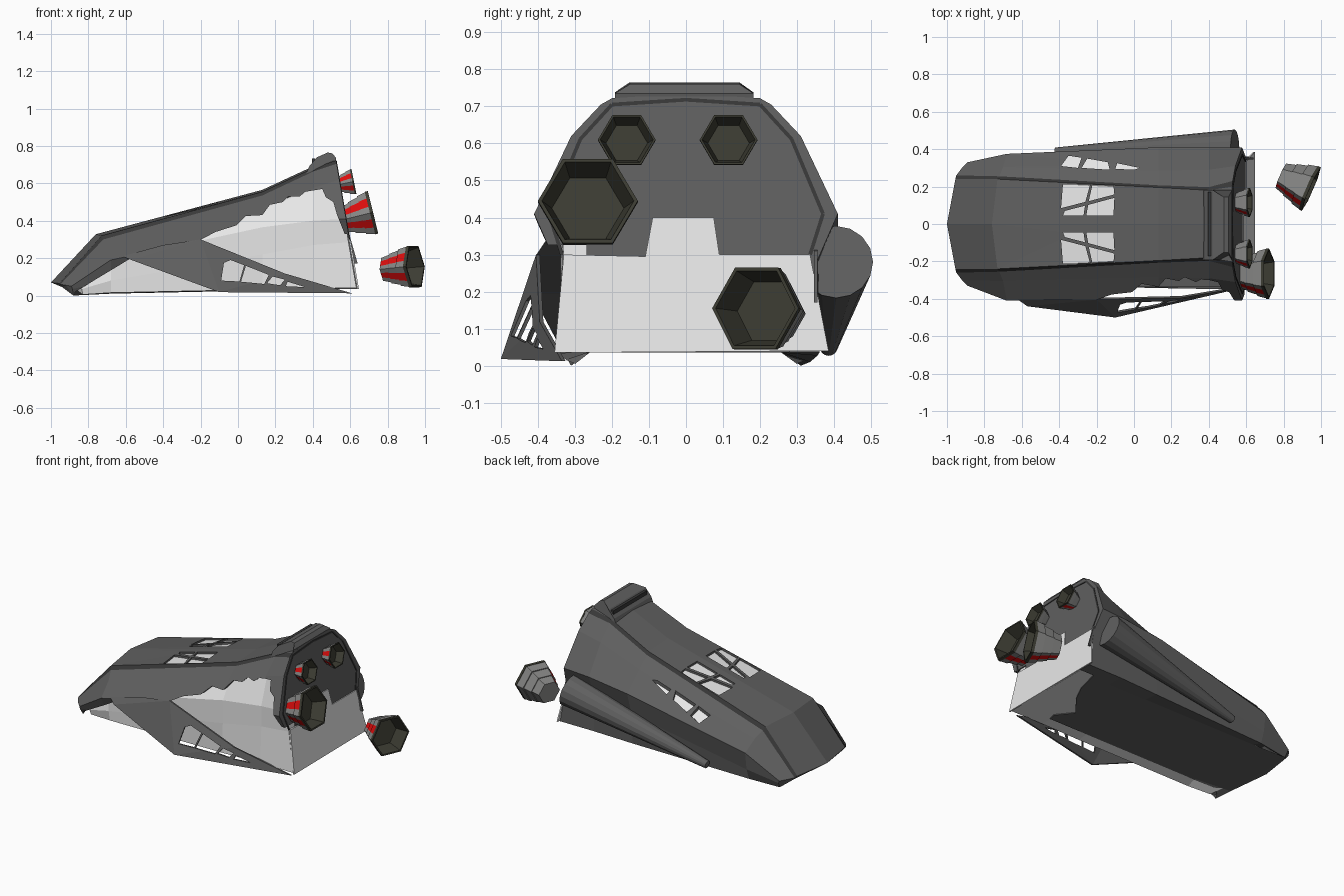
import bpy, bmesh, math
from mathutils import Vector, Matrix

if "Cube" in bpy.data.objects:
    bpy.data.objects.remove(bpy.data.objects["Cube"])

def mat(name, r, g, b):
    m = bpy.data.materials.new(name)
    m.diffuse_color = (r, g, b, 1)
    m.use_nodes = True
    m.node_tree.nodes["Principled BSDF"].inputs["Base Color"].default_value = m.diffuse_color
    return m

HULL = mat("dark_grey_hull", .115, .115, .115)
TRIM = mat("black_grey_trim", .04, .04, .04)
LIGHT = mat("pale_inner_hull", .8, .8, .8)
GREY = mat("engine_grey", .24, .24, .235)
RED = mat("red_stripe", .72, .004, .004)
OLIVE = mat("nozzle_olive", .045, .045, .032)

def make(name, bm, mats):
    bmesh.ops.recalc_face_normals(bm, faces=bm.faces)
    me = bpy.data.meshes.new(name)
    bm.to_mesh(me)
    bm.free()
    for m in mats:
        me.materials.append(m)
    ob = bpy.data.objects.new(name, me)
    bpy.context.collection.objects.link(ob)
    return ob

def prism(name, pts, axis, lo, hi, m=HULL):
    """Extrude a 2D outline along x (y,z), y (x,z) or z (x,y)."""
    bm = bmesh.new()
    place = {'x': lambda a, b, d: (d, a, b), 'y': lambda a, b, d: (a, d, b),
             'z': lambda a, b, d: (a, b, d)}[axis]
    bot = [bm.verts.new(place(a, b, lo)) for a, b in pts]
    top = [bm.verts.new(place(a, b, hi)) for a, b in pts]
    bm.faces.new(bot)
    bm.faces.new(top)
    n = len(pts)
    for i in range(n):
        j = (i + 1) % n
        bm.faces.new((bot[i], bot[j], top[j], top[i]))
    return make(name, bm, [m])

def cut(ob, cutter):
    """Subtract a cutter for good and remove it."""
    cutter.hide_render = True
    mod = ob.modifiers.new("cut", 'BOOLEAN')
    mod.operation, mod.solver, mod.object = 'DIFFERENCE', 'EXACT', cutter
    dg = bpy.context.evaluated_depsgraph_get()
    me = bpy.data.meshes.new_from_object(ob.evaluated_get(dg))
    ob.modifiers.clear()
    ob.data = me
    bpy.data.objects.remove(cutter)

# Half sections: centre, roof edge, shoulder, mid side, widest line, undercut, bottom edge, belly
def rear_x(z):
    return .525 + (.72 - z) * .17

def flat(x, pts):
    return [(x if x is not None else rear_x(z), y, z) for y, z in pts]

SECTIONS = [
    [(-1, 0, .07), (-.955, .24, .065), (-.95, .26, .06), (-.92, .30, .055),
     (-.89, .33, .05), (-.885, .33, .035), (-.88, .31, 0), (-.94, .25, .045)],
    [(-.76, 0, .328), (-.73, .24, .32), (-.72, .255, .30), (-.70, .305, .26),
     (-.68, .375, .19), (-.68, .36, .08), (-.68, .335, .01), (-.68, .26, .035)],
    flat(.13, [(0, .565), (.195, .555), (.207, .535), (.285, .475), (.41, .365), (.365, .22), (.355, .027), (.26, .035)]),
    flat(.40, [(0, .69), (.18, .68), (.197, .662), (.29, .575), (.41, .40), (.36, .27), (.36, .035), (.26, .035)]),
    flat(None, [(0, .735), (.20, .722), (.23, .705), (.31, .62), (.41, .41), (.355, .285), (.36, .035), (.26, .035)]),
]

def loft(name, inner, mats):
    bm = bmesh.new()
    rings = []
    for k, sec in enumerate(SECTIONS):
        sides = []
        for sign in (1, -1):
            half = []
            for i, (x, y, z) in enumerate(sec):
                if sign < 0 and k == 1 and i == 4:
                    y = .41                       # skin bulges out on the torn side
                if inner:
                    x += .05 if k == 0 else (-.008 if k == 4 else 0)
                    y *= .82 if sign < 0 and i == 4 else (.93 if sign < 0 and i == 5 else .965)
                    z += (-.012, -.012, -.012, -.012, 0, 0, .005, .005)[i]
                half.append((x, y * sign, z))
            sides.append(half)
        rings.append([bm.verts.new(p) for p in sides[0] + sides[1][:0:-1]])
    n = len(rings[0])
    for a, b in zip(rings, rings[1:]):
        for i in range(n):
            j = (i + 1) % n
            f = bm.faces.new((a[i], a[j], b[j], b[i]))
            if not inner and i in (1, n - 2):
                f.material_index = 1      # dark shoulder strip
    bm.faces.new(rings[0])
    bm.faces.new(rings[-1])
    bmesh.ops.triangulate(bm, faces=[f for f in bm.faces if len(f.verts) > 4])
    return make(name, bm, mats)

inner_hull = loft("inner_hull", True, [LIGHT])
skin = loft("outer_skin", False, [HULL, TRIM])

# Torn opening on the front side, and the torn rear underside
tear = [(-.9, -.1), (-.87, .02), (-.58, .195), (-.2, .298), (-.12, .34), (-.01, .375), (.04, .425),
        (.13, .43), (.17, .485), (.24, .50), (.27, .53), (.33, .53), (.36, .555), (.45, .57),
        (.47, .525), (.51, .50), (.53, .43), (.57, .33), (.75, .30), (.75, -.1)]
cut(skin, prism("tear_cutter", tear, 'y', -.7, -.268))
under = [(.36, -.5), (.42, -.22), (.34, -.12), (.44, 0), (.50, .12), (.54, .28), (.8, .28), (.8, -.5)]
cut(skin, prism("under_cutter", under, 'z', -.1, .1))

# Roof windows (both sides) and back side windows
panes = [[(-.38, .045), (-.27, .045), (-.262, .098), (-.37, .07)],
         [(-.39, .085), (-.26, .118), (-.235, .21), (-.38, .21)],
         [(-.255, .045), (-.11, .045), (-.105, .14), (-.245, .102)],
         [(-.242, .122), (-.105, .158), (-.11, .205), (-.222, .21)]]
for p in panes:
    for s in (1, -1):
        cut(skin, prism("pane_cutter", [(x, y * s) for x, y in p], 'z', .3, 1))
for p in ([(-.39, .31), (-.35, .365), (-.28, .355), (-.30, .30)],
          [(-.28, .30), (-.25, .35), (-.14, .33), (-.13, .29)],
          [(-.10, .295), (-.09, .325), (.03, .30), (0, .29)]):
    cut(skin, prism("side_pane_cutter", p, 'z', .24, 1))

# Pale lower rear panel lying on the sloped back
def on_back(ob):
    for v in ob.data.vertices:
        v.co.x += rear_x(v.co.z)

on_back(prism("rear_lower_panel", [(-.33, .30), (-.11, .295), (-.09, .40), (.075, .40), (.09, .30),
        (.335, .30), (.385, .04), (-.355, .035)], 'x', -.004, .005, LIGHT))

# Dark groove line around the rear plate
groove = [(.335, .30), (.37, .41), (.285, .612), (.20, .705), (0, .718)]
groove += [(-y, z) for y, z in groove[-2::-1]]
for a, b in zip(groove, groove[1:]):
    d = Vector((b[0] - a[0], b[1] - a[1])).normalized() * .005
    q = [(a[0] - d.y, a[1] + d.x), (b[0] - d.y, b[1] + d.x), (b[0] + d.y, b[1] - d.x), (a[0] + d.y, a[1] - d.x)]
    on_back(prism("rear_groove", q, 'x', -.003, .003, TRIM))

# Raised collar on the roof, chamfered at its ends, with a dark slot
collar = prism("roof_collar", [(.36, .64), (.38, .69), (.42, .738), (.48, .765), (.505, .76), (.525, .735), (.51, .64)],
               'y', -.192, .182)
for v in collar.data.vertices:
    if v.co.z > .745:
        v.co.y *= .79
prism("collar_slot", [(.395, -.17), (.412, -.17), (.412, .17), (.395, .17)], 'z', .69, .732, TRIM)

# Bent-out flap with window holes
A, B, C, D, E = [Vector(p) for p in ((-.57, -.44, .19), (-.2, -.405, .30), (.61, -.335, .012),
                                      (-.1, -.5, .018), (.25, -.395, .118))]
bm = bmesh.new()
va, vb, vc, vd, ve = [bm.verts.new(p) for p in (A, B, C, D, E)]
front = [bm.faces.new(f) for f in ((va, vb, vd), (vb, ve, vd), (ve, vc, vd))]
geo = bmesh.ops.extrude_face_region(bm, geom=front + list(bm.edges), use_keep_orig=True)
bmesh.ops.translate(bm, verts=[g for g in geo['geom'] if isinstance(g, bmesh.types.BMVert)], vec=(0, .01, 0))
flap = make("bent_flap", bm, [HULL])
for p in ([(-.09, .08), (-.075, .175), (-.04, .19), (.033, .162), (.008, .075)],
          [(.016, .074), (.042, .159), (.165, .11), (.14, .062)],
          [(.155, .066), (.185, .102), (.25, .085), (.225, .055)],
          [(.265, .074), (.36, .045), (.255, .05)]):
    cut(flap, prism("flap_pane_cutter", p, 'y', -.7, -.1))

# Folded strip joining the flap to the skin, and a shard at the back rear corner
bm = bmesh.new()
bm.faces.new([bm.verts.new(p) for p in (A, B, (-.4, -.405, .27), (-.62, -.405, .21))])
make("flap_fold", bm, [HULL])
prism("rear_shard", [(.56, .33), (.60, .31), (.64, .17), (.62, .17)], 'y', .345, .355)

# Tapered side pod
p0, p1 = Vector((-.42, .385, .05)), Vector((.54, .405, .28))
bm = bmesh.new()
bmesh.ops.create_cone(bm, cap_ends=True, segments=16, radius1=.024, radius2=.1, depth=(p1 - p0).length)
bm.transform(Matrix.Translation((p0 + p1) / 2) @ (p1 - p0).to_track_quat('Z', 'Y').to_matrix().to_4x4())
pod = make("side_pod", bm, [HULL])

# Six-sided engines: three columns per side, middle column red on some sides
PROFILE = [(0, .56, 0), (.3, .68, 0), (.3, .72, 0), (.62, .84, 0), (.62, .89, 0), (.9, .98, 0),
           (.9, 1, 2), (1, 1, 2), (1, .92, 2), (.5, .72, 2)]

def engine(name, base, tip, r):
    base, tip = Vector(base), Vector(tip)
    length = (tip - base).length
    bm = bmesh.new()
    rings = []
    for t, k, _ in PROFILE:
        ring = []
        for s in range(6):
            a, b = [Vector((0, math.cos(q * math.pi / 3), math.sin(q * math.pi / 3))) for q in (s, s + 1)]
            for u in (0, .3, .7):
                p = a.lerp(b, u) * (r * k)
                p.x = t * length
                ring.append(bm.verts.new(p))
        rings.append(ring)
    for n, (a, b) in enumerate(zip(rings, rings[1:])):
        for i in range(18):
            j = (i + 1) % 18
            f = bm.faces.new((a[i], a[j], b[j], b[i]))
            f.material_index = 2 if n >= 5 else (1 if i % 3 == 1 and i // 3 in (2, 3, 4) else 0)
    bm.faces.new(rings[0])
    bm.faces.new(rings[-1]).material_index = 2
    d = tip - base
    rot = Matrix.Rotation(math.atan2(d.y, d.x), 4, 'Z') @ Matrix.Rotation(-math.atan2(d.z, d.xy.length), 4, 'Y')
    bm.transform(Matrix.Translation(base) @ rot)
    return make(name, bm, [GREY, RED, OLIVE])

engine("upper_engine_left", (.53, -.16, .592), (.62, -.16, .61), .078)
engine("upper_engine_right", (.53, .115, .592), (.62, .115, .61), .078)
engine("main_engine", (.56, -.265, .405), (.722, -.265, .445), .135)
engine("loose_engine", (.785, .258, .14), (.948, .187, .155), .127)
